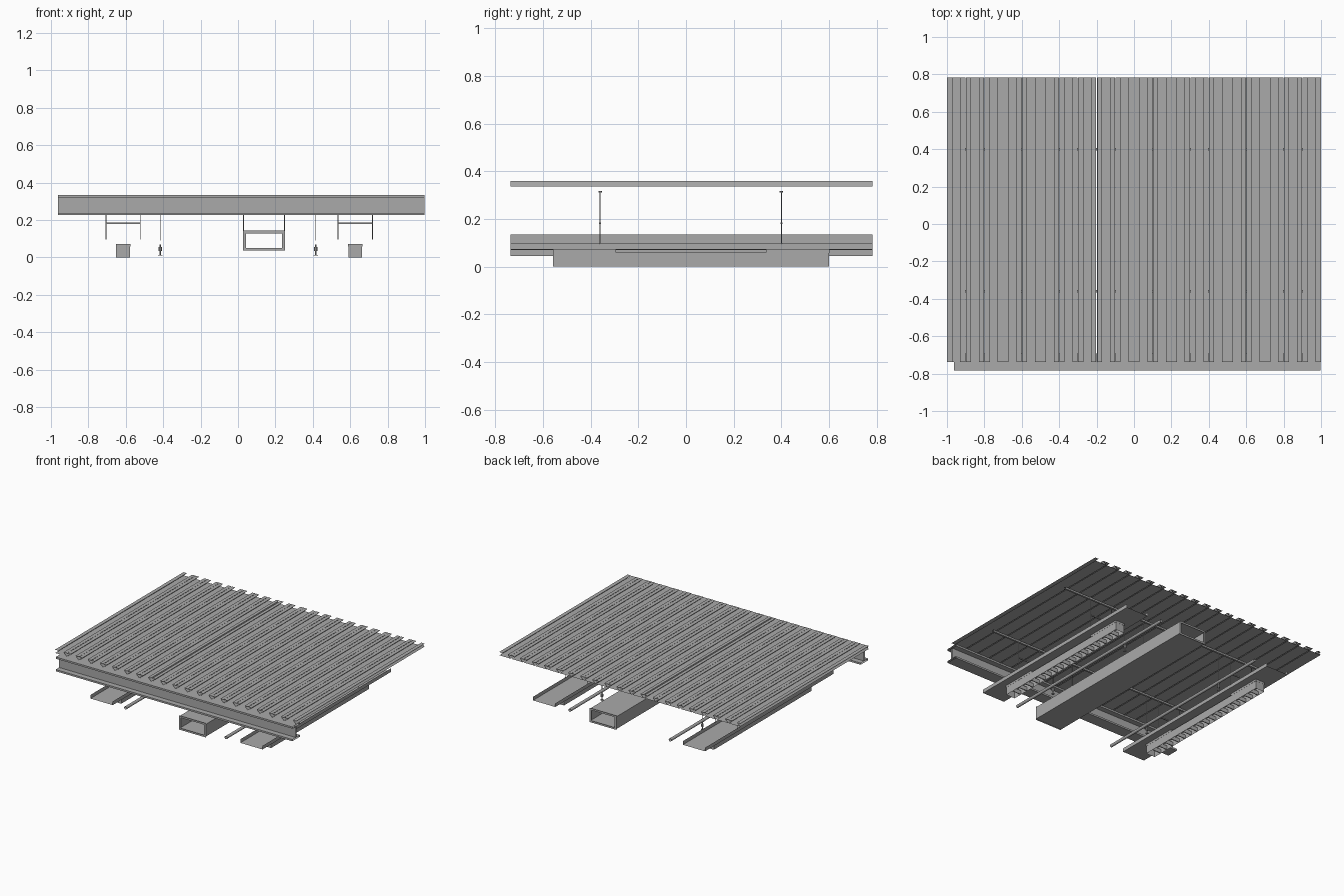
import bpy, bmesh, math

if "Cube" in bpy.data.objects:
    bpy.data.objects.remove(bpy.data.objects["Cube"])

Y0, Y1 = -0.737, 0.783          # length of deck, trays, duct and pipes
HANG_Y = (-0.36, 0.40)          # hanger rows

steel = bpy.data.materials.new("grey_steel")
steel.diffuse_color = (0.4, 0.4, 0.4, 1)
steel.use_nodes = True
steel.node_tree.nodes["Principled BSDF"].inputs["Base Color"].default_value = steel.diffuse_color


def link(name, me):
    ob = bpy.data.objects.new(name, me)
    me.materials.append(steel)
    bpy.context.collection.objects.link(ob)
    return ob


def make(name, verts, faces):
    me = bpy.data.meshes.new(name)
    me.from_pydata(verts, [], faces)
    me.update()
    return link(name, me)


def sweep(name, profile, axis, a, b, closed=False):
    """Run a thin open-ended profile along x or y; profile is (across, z)."""
    n = len(profile)
    if axis == 'y':
        verts = [(p, t, z) for t in (a, b) for p, z in profile]
    else:
        verts = [(t, p, z) for t in (a, b) for p, z in profile]
    faces = [(i, (i + 1) % n, n + (i + 1) % n, n + i)
             for i in range(n if closed else n - 1)]
    return make(name, verts, faces)


def box(name, x0, x1, y0, y1, z0, z1):
    v = [(x, y, z) for z in (z0, z1) for x, y in
         ((x0, y0), (x1, y0), (x1, y1), (x0, y1))]
    f = [(3, 2, 1, 0), (4, 5, 6, 7), (0, 1, 5, 4),
         (1, 2, 6, 5), (2, 3, 7, 6), (3, 0, 4, 7)]
    return make(name, v, f)


def rod(name, x, y, z0, z1, r=0.002, sides=8):
    bm = bmesh.new()
    bmesh.ops.create_cone(bm, cap_ends=True, segments=sides,
                          radius1=r, radius2=r, depth=z1 - z0)
    bmesh.ops.translate(bm, verts=bm.verts, vec=(x, y, (z0 + z1) / 2))
    me = bpy.data.meshes.new(name)
    bm.to_mesh(me)
    bm.free()
    return link(name, me)


def hanger(name, x, y, z0):
    """Threaded rod with a nut above the strut."""
    rod(name, x, y, z0, 0.315)
    rod(name + "_nut", x, y, 0.312, 0.318, 0.007, 6)


def ring(x, z, r, sides=12):
    return [(x + r * math.cos(2 * math.pi * i / sides),
             z + r * math.sin(2 * math.pi * i / sides)) for i in range(sides)]


# Dovetail deck: each panel is a flat pan with flared legs and half rib caps
LOW, HIGH, SLIT, CAP = 0.336, 0.36, 0.003, 0.029
for i in range(20):
    a, b = -1 + 0.1 * i, -0.9 + 0.1 * i
    ga = 0 if i == 0 else 0.004 if i == 8 else 0.0008     # wider joint at x = -0.2
    gb = 0 if i == 19 else 0.004 if i == 7 else 0.0008
    sweep("deck_panel", [(a + ga, HIGH), (a + CAP, HIGH), (a + SLIT, LOW),
                         (b - SLIT, LOW), (b - CAP, HIGH), (b - gb, HIGH)], 'y', Y0, Y1)

# I-beam across the front
yc, hw, tw, zb, zt, tf = -0.737, 0.045, 0.005, 0.226, 0.333, 0.013
beam = [(yc - hw, zb), (yc + hw, zb), (yc + hw, zb + tf), (yc + tw, zb + tf),
        (yc + tw, zt - tf), (yc + hw, zt - tf), (yc + hw, zt), (yc - hw, zt),
        (yc - hw, zt - tf), (yc - tw, zt - tf), (yc - tw, zb + tf), (yc - hw, zb + tf)]
sweep("front_beam", beam, 'x', -0.962, 0.998, True)

# Cross struts under the deck
for y in HANG_Y:
    strut = [(y - 0.007, 0.302), (y + 0.007, 0.302), (y + 0.007, 0.315), (y - 0.007, 0.315)]
    sweep("cross_strut", strut, 'x', -0.95, 0.95, True)

# Cable trays with hangers, and louvred light fittings below them
for cx in (-0.614, 0.627):
    w = 0.092
    sweep("cable_tray", [(cx - w, 0.1), (cx - w, 0.073), (cx + w, 0.073), (cx + w, 0.1)],
          'y', Y0, Y1)
    for y in HANG_Y:
        for s in (-1, 1):
            hanger("tray_hanger", cx + s * w, y, 0.095)
        box("tray_hanger_bar", cx - w, cx + w, y - 0.004, y + 0.004, 0.178, 0.186)
    # light housing: open at the bottom
    h, ya, yb = 0.037, -0.557, 0.6
    sweep("light_housing", [(cx - h, 0), (cx - h, 0.059), (cx + h, 0.059), (cx + h, 0)],
          'y', ya, yb)
    for y in (ya, yb):
        make("light_end", [(cx - h, y, 0), (cx + h, y, 0), (cx + h, y, 0.059), (cx - h, y, 0.059)],
             [(0, 1, 2, 3)])
    n = 18
    for i in range(1, n):
        y = ya + (yb - ya) * i / n
        box("light_louvre", cx - h, cx + h, y - 0.003, y + 0.003, 0.001, 0.03)
    m = h + 0.001
    box("light_mount_front", cx - m, cx + m, ya - 0.001, -0.293, 0.058, 0.0725)
    box("light_mount_back", cx - m, cx + m, 0.335, yb + 0.001, 0.058, 0.0725)

# Rectangular air duct with a flat flange at both open ends
dx0, dx1, dz0, dz1 = 0.028, 0.25, 0.044, 0.136
sweep("air_duct", [(dx0, dz0), (dx1, dz0), (dx1, dz1), (dx0, dz1)], 'y', Y0, Y1, True)
for y in (Y0, Y1):
    verts = []
    for t in (0, 0.014):
        verts += [(dx0 + t, y, 0.037 + t), (dx1 - t, y, 0.037 + t),
                  (dx1 - t, y, 0.143 - t), (dx0 + t, y, 0.143 - t)]
    make("duct_flange", verts, [(i, (i + 1) % 4, 4 + (i + 1) % 4, 4 + i) for i in range(4)])
for y in HANG_Y:
    for x in (dx0 + 0.002, dx1 - 0.002):
        hanger("duct_hanger", x, y, dz1)

# Sprinkler pipes with clamps, hangers and heads
for x in (-0.416, 0.416):
    pipe = sweep("sprinkler_pipe", ring(x, 0.08, 0.011), 'y', Y0, Y1, True)
    pipe.data.shade_smooth()
    for y in HANG_Y:
        sweep("pipe_clamp", ring(x, 0.08, 0.0125), 'y', y - 0.006, y + 0.006, True)
        hanger("pipe_hanger", x, y, 0.092)
        rod("sprinkler_stem", x, y, 0.014, 0.07, 0.004)
        rod("sprinkler_collar", x, y, 0.035, 0.055, 0.009)
        rod("sprinkler_deflector", x, y, 0.01, 0.014, 0.011, 12)
# lowest point of the model is the light housing rim at z = 0
